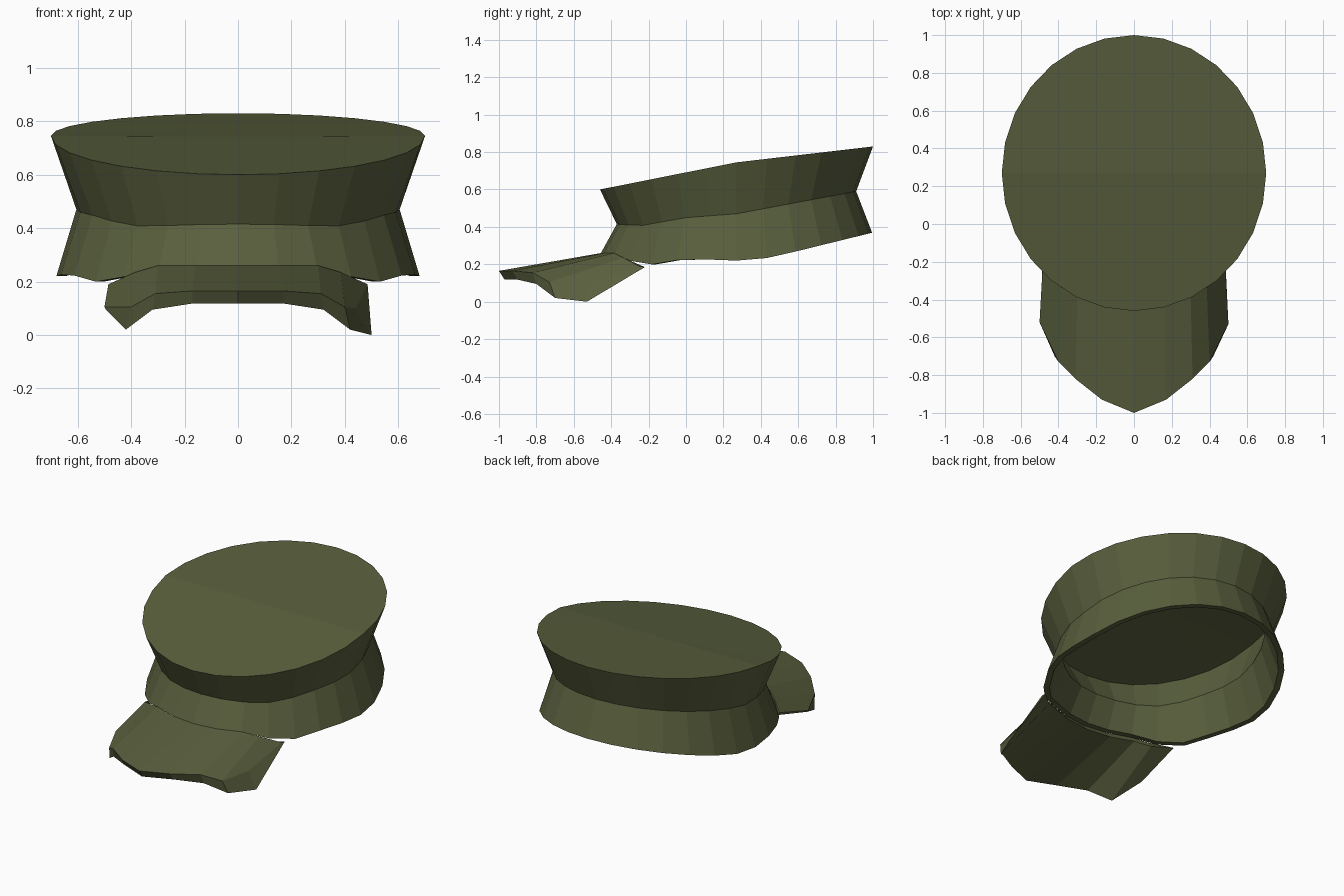
import bpy, bmesh, math

cube = bpy.data.objects.get("Cube")
if cube:
    bpy.data.objects.remove(cube)

olive = bpy.data.materials.new("olive_cloth")
olive.use_nodes = True
colour = (0.1, 0.115, 0.047, 1)
olive.diffuse_color = colour
olive.node_tree.nodes["Principled BSDF"].inputs["Base Color"].default_value = colour

SIDES = 28
CENTRE_Y = 0.27


def height_at(keys, y):
    """Straight-line interpolation of (y, z) pairs."""
    y = min(max(y, keys[0][0]), keys[-1][0])
    for (y0, z0), (y1, z1) in zip(keys, keys[1:]):
        if y <= y1:
            return z0 + (z1 - z0) * (y - y0) / (y1 - y0)


def ring(rx, ry, keys, inset=0.0, drop=0.0):
    """Oval ring whose height follows the y position."""
    points = []
    for i in range(SIDES):
        a = 2 * math.pi * i / SIDES
        x, y = math.sin(a), -math.cos(a)
        z = height_at(keys, CENTRE_Y + ry * y) - drop
        points.append((x * (rx - inset), CENTRE_Y + y * (ry - inset), z))
    return points


def loft(bm, rows, closed_rows=False):
    """Join successive closed loops of points with quads."""
    loops = [[bm.verts.new(p) for p in row] for row in rows]
    pairs = list(zip(loops, loops[1:]))
    if closed_rows:
        pairs.append((loops[-1], loops[0]))
    for a, b in pairs:
        n = len(a)
        for i in range(n):
            j = (i + 1) % n
            bm.faces.new((a[i], a[j], b[j], b[i]))
    return loops


def fan(bm, loop, z):
    hub = bm.verts.new((0, CENTRE_Y, z))
    for i, v in enumerate(loop):
        bm.faces.new((v, loop[(i + 1) % len(loop)], hub))


def finish(bm, name):
    bmesh.ops.recalc_face_normals(bm, faces=bm.faces)
    mesh = bpy.data.meshes.new(name)
    bm.to_mesh(mesh)
    bm.free()
    mesh.materials.append(olive)
    obj = bpy.data.objects.new(name, mesh)
    bpy.context.collection.objects.link(obj)
    return obj


# Crown: hollow shell with a pinched waist and sloping flat top
top = (0.70, 0.73, [(-0.46, 0.60), (0.27, 0.745), (1.0, 0.83)])
waist = (0.605, 0.64, [(-0.37, 0.415), (-0.25, 0.405), (0, 0.45),
                       (0.27, 0.47), (0.91, 0.59)])
brim = (0.68, 0.725, [(-0.39, 0.26), (-0.33, 0.235), (-0.24, 0.19), (0, 0.23),
                      (0.27, 0.22), (0.45, 0.235), (1.0, 0.37)])
WALL = 0.035
bm = bmesh.new()
loops = loft(bm, [ring(*top), ring(*waist), ring(*brim),
                  ring(*brim, inset=WALL), ring(*waist, inset=WALL),
                  ring(*top, inset=WALL, drop=0.02)])
fan(bm, loops[0], 0.743)
fan(bm, loops[-1], 0.72)
finish(bm, "cap_crown")

# Visor: half sections from the middle to the side (inner edge, outer edge, underside)
inner = [(0, -0.455, 0.26), (0.16, -0.435, 0.26), (0.30, -0.385, 0.26),
         (0.385, -0.335, 0.235), (0.485, -0.25, 0.19)]
outer = [(0, -1.0, 0.165), (0.17, -0.93, 0.165), (0.31, -0.82, 0.155),
         (0.40, -0.73, 0.105), (0.50, -0.52, 0.105)]
under = [(0, -0.97, 0.118), (0.17, -0.90, 0.118), (0.32, -0.80, 0.095),
         (0.42, -0.70, 0.02), (0.495, -0.52, 0.095)]


def section(k, side):
    a, b, c = inner[k], outer[k], under[k]
    if k == 4 and side > 0:  # the left corner is folded down
        b, c = (0.44, -0.52, 0.10), (0.50, -0.53, 0.0)
    d = (a[0], a[1] + 0.03, a[2] - (0.04 if k < 4 else 0.005))
    return [(side * x, y, z) for x, y, z in (a, b, c, d)]


sections = [section(k, -1) for k in range(4, 0, -1)]
sections += [section(k, 1) for k in range(5)]
bm = bmesh.new()
loops = loft(bm, sections)
for end in (loops[0], loops[-1]):
    bm.faces.new(end)
finish(bm, "cap_visor")
